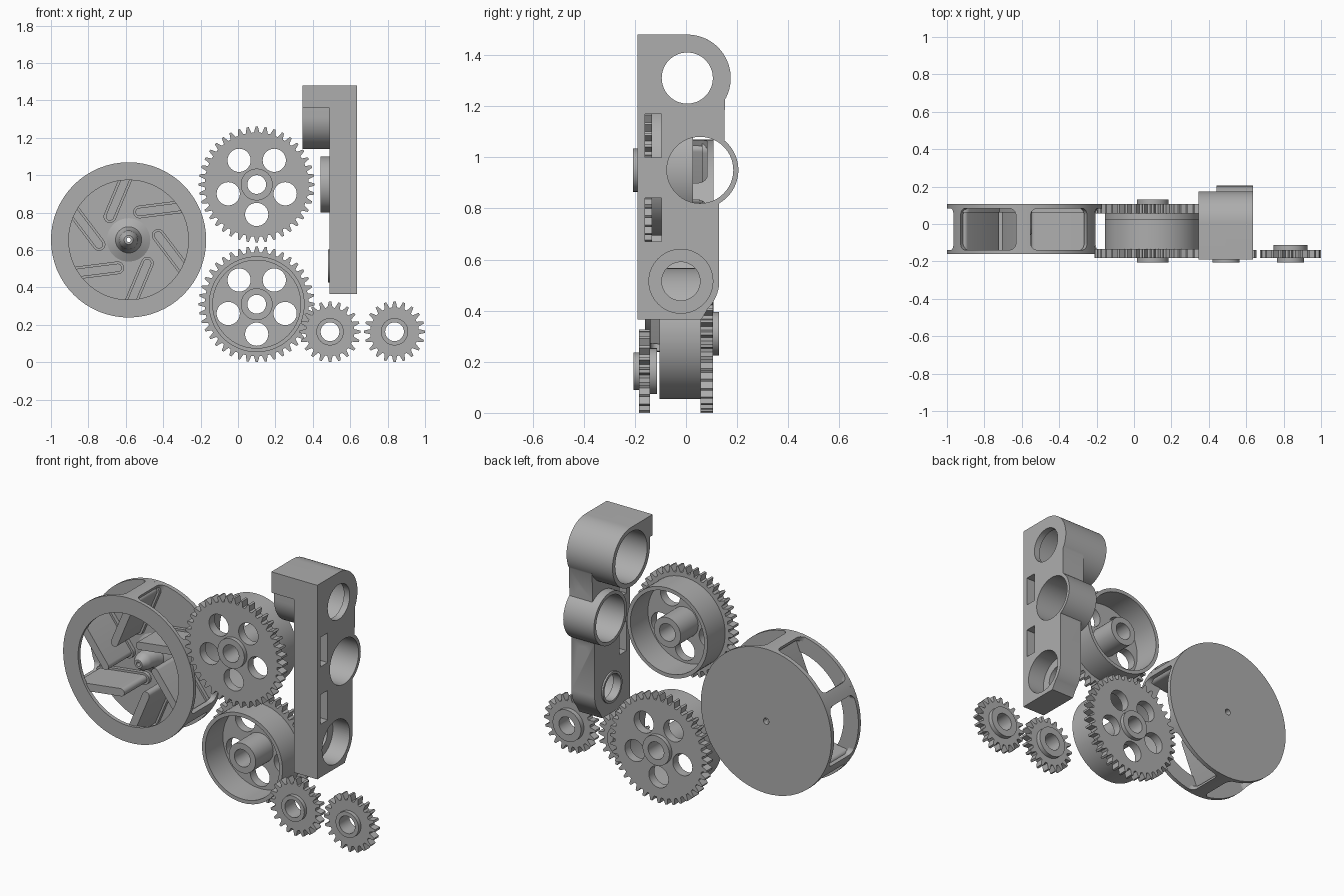
import bpy, bmesh
from math import cos, sin, pi, radians
from mathutils import Matrix, Vector

if "Cube" in bpy.data.objects:
    bpy.data.objects.remove(bpy.data.objects["Cube"])

grey = bpy.data.materials.new("plain_grey")
grey.use_nodes = True
grey.diffuse_color = (0.42, 0.42, 0.42, 1)
grey.node_tree.nodes["Principled BSDF"].inputs["Base Color"].default_value = grey.diffuse_color
parts = []

# Local (u, v, w) frames: "y" maps u,v to x,z and "x" maps u,v to y,z
FRAMES = {"y": Matrix(((1, 0, 0), (0, 0, 1), (0, 1, 0))),
          "x": Matrix(((0, 0, 1), (1, 0, 0), (0, 1, 0)))}


def add_object(name, mesh):
    ob = bpy.data.objects.new(name, mesh)
    bpy.context.collection.objects.link(ob)
    mesh.materials.clear()
    mesh.materials.append(grey)
    parts.append(ob)
    return ob


def baked(ob):
    bpy.context.view_layer.update()
    deps = bpy.context.evaluated_depsgraph_get()
    return bpy.data.meshes.new_from_object(ob.evaluated_get(deps), depsgraph=deps)


def arc(c, r, start, end, n=32):
    return [(c[0] + r * cos(radians(start + (end - start) * i / n)),
             c[1] + r * sin(radians(start + (end - start) * i / n))) for i in range(n + 1)]


def circle(c, r, n=64):
    return arc(c, r, 0, 360, n)[:-1]


def slab(name, loops, low, high, axis="y"):
    """Fill outline and hole loops, then extrude from low to high along an axis."""
    cu = bpy.data.curves.new(name, "CURVE")
    cu.dimensions, cu.fill_mode, cu.extrude = "2D", "BOTH", (high - low) / 2
    for loop in loops:
        sp = cu.splines.new("POLY")
        sp.points.add(len(loop) - 1)
        for p, (u, v) in zip(sp.points, loop):
            p.co = (u, v, 0, 1)
        sp.use_cyclic_u = True
    tmp = bpy.data.objects.new(name, cu)
    bpy.context.collection.objects.link(tmp)
    mesh = baked(tmp)
    bpy.data.objects.remove(tmp)
    bm = bmesh.new()
    bm.from_mesh(mesh)
    bmesh.ops.remove_doubles(bm, verts=bm.verts, dist=1e-5)
    for v in bm.verts:
        v.co = FRAMES[axis] @ (v.co + Vector((0, 0, (low + high) / 2)))
    bmesh.ops.recalc_face_normals(bm, faces=bm.faces)
    bm.to_mesh(mesh)
    bm.free()
    return add_object(name, mesh)


def tube(name, c, outer, inner, low, high, axis="y"):
    return slab(name, [circle(c, outer), circle(c, inner)], low, high, axis)


def cut(ob, cutters):
    for c in cutters:
        mod = ob.modifiers.new("cut", "BOOLEAN")
        mod.operation, mod.solver, mod.object = "DIFFERENCE", "EXACT", c
    mesh = baked(ob)
    ob.modifiers.clear()
    ob.data = mesh
    for c in cutters:
        parts.remove(c)
        bpy.data.objects.remove(c)


def box(u0, u1, v0, v1):
    return [(u0, v0), (u1, v0), (u1, v1), (u0, v1)]


def gear_loop(c, teeth, tip, root):
    pts = []
    for i in range(teeth):
        for f, r in ((-0.34, root), (-0.12, tip), (0.12, tip), (0.34, root)):
            a = 2 * pi * (i + f) / teeth + pi / 2
            pts.append((c[0] + r * cos(a), c[1] + r * sin(a)))
    return pts


# Large cupped gears; the lower one is turned to face the back
def cup_gear(name, c, face, d):
    def span(a, b):
        return sorted((face + d * a, face + d * b))
    holes = [circle((c[0] + 0.16 * cos(a), c[1] + 0.16 * sin(a)), 0.062, 40)
             for a in (radians(270 + 72 * k) for k in range(5))]
    slab(name + "_teeth", [gear_loop(c, 40, 0.31, 0.278), circle(c, 0.05)] + holes, *span(0, 0.05))
    tube(name + "_cup", c, 0.256, 0.235, *span(0.045, 0.21))
    tube(name + "_hub", c, 0.085, 0.05, *span(-0.024, 0.21))


cup_gear("upper_gear", (0.10, 0.95), -0.183, 1)
cup_gear("lower_gear", (0.10, 0.31), 0.106, -1)

# Pinions
for name, x in (("inner_pinion", 0.492), ("outer_pinion", 0.837)):
    c = (x, 0.163)
    slab(name + "_teeth", [gear_loop(c, 20, 0.163, 0.13), circle(c, 0.05)], -0.183, -0.14)
    tube(name + "_front_boss", c, 0.073, 0.05, -0.205, -0.17)
    tube(name + "_back_boss", c, 0.09, 0.05, -0.15, -0.113)

# Fan wheel: back disc, front ring and windowed rim
W = (-0.585, 0.654)
tube("wheel_back_disc", W, 0.415, 0.018, 0.083, 0.108)
tube("wheel_front_ring", W, 0.415, 0.32, -0.16, -0.138)
rim = tube("wheel_rim", W, 0.4149, 0.385, -0.15, 0.095)
windows = []
for k in range(6):
    bm = bmesh.new()
    bmesh.ops.create_cube(bm, size=1, matrix=Matrix.Diagonal((0.2, 0.222, 0.345, 1)))
    along = [e for e in bm.edges if abs((e.verts[0].co - e.verts[1].co).x) > 0.1]
    bmesh.ops.bevel(bm, geom=along, offset=0.035, segments=5, profile=0.5, affect="EDGES")
    turn = Matrix.Rotation(-radians(61 + 60 * k), 4, "Y")
    bm.transform(Matrix.Translation((W[0], -0.028, W[1])) @ turn @ Matrix.Translation((0.4, 0, 0)))
    mesh = bpy.data.meshes.new("window_cutter")
    bm.to_mesh(mesh)
    bm.free()
    windows.append(add_object("window_cutter", mesh))
cut(rim, windows)

# Slanted vanes, each with a wider foot on the disc
for k in range(6):
    spin = Matrix.Rotation(radians(60 * k), 2)

    def capsule(r):
        loop = arc((0.005, 0.375), r, -22, 158, 12) + arc((-0.10, 0.125), r, 158, 338, 12)
        return [tuple(spin @ Vector(p) + Vector(W)) for p in loop]
    slab("vane", [capsule(0.022)], -0.145, 0.09)
    slab("vane_foot", [capsule(0.034)], 0.062, 0.09)

# Flared centre hub, lathed about the wheel axis
profile = [(0.012, 0.09), (0.012, -0.07), (0.024, -0.07), (0.046, -0.04), (0.05, -0.02),
           (0.055, 0.03), (0.07, 0.06), (0.11, 0.08), (0.13, 0.09)]
bm = bmesh.new()
verts = [bm.verts.new((W[0] + r, y, W[1])) for r, y in profile]
edges = [bm.edges.new(pair) for pair in zip(verts, verts[1:])]
bmesh.ops.spin(bm, geom=verts + edges, cent=(W[0], 0, W[1]), axis=(0, 1, 0), angle=2 * pi, steps=48)
bmesh.ops.remove_doubles(bm, verts=bm.verts, dist=1e-5)
bmesh.ops.recalc_face_normals(bm, faces=bm.faces)
hub = bpy.data.meshes.new("wheel_hub")
bm.to_mesh(hub)
bm.free()
add_object("wheel_hub", hub)

# Upright bracket with bores, screw holes and nut pockets
TOP, MID, LOW = (0.005, 1.31), (0.055, 0.95), (-0.02, 0.515)
outline = ([(-0.19, 0.365), (-0.19, 1.48)] + arc(TOP, 0.17, 90, -30)
           + [(0.15, 1.08), (0.15, 0.86), (0.13, 0.82)]
           + arc(LOW, 0.15, 0, -45, 10) + [(0.06, 0.365)])
bracket = slab("bracket", [outline, circle(TOP, 0.1), circle(LOW, 0.075)], 0.49, 0.637, "x")
cutters = [slab("mid_cutter", [circle(MID, 0.14)], 0.4, 0.7, "x"),
           slab("low_cutter", [circle(LOW, 0.125)], 0.53, 0.7, "x"),
           slab("top_cutter", [circle(TOP, 0.145)], 0.4, 0.6, "x")]
for z in (0.75, 1.09):
    cutters.append(slab("screw_cutter", [circle((0.565, z), 0.036, 32)], -0.3, 0.3))
for z in (0.67, 1.0):
    cutters.append(slab("pocket_cutter", [box(-0.16, -0.095, z, z + 0.17)], 0.4, 0.7, "x"))
cut(bracket, cutters)

# Bracket sockets
socket = [(-0.165, 1.36), (-0.19, 1.36), (-0.19, 1.48)] + arc(TOP, 0.17, 90, -180, 48)
slab("top_socket", [socket, circle(TOP, 0.145)], 0.345, 0.495, "x")
tube("middle_socket", MID, 0.15, 0.13, 0.442, 0.637, "x")
tube("lower_socket", LOW, 0.088, 0.075, 0.48, 0.5, "x")

# Smooth round walls, keep hard edges
bpy.ops.object.select_all(action="DESELECT")
for ob in parts:
    ob.select_set(True)
bpy.context.view_layer.objects.active = parts[0]
bpy.ops.object.shade_smooth_by_angle(angle=radians(30))
